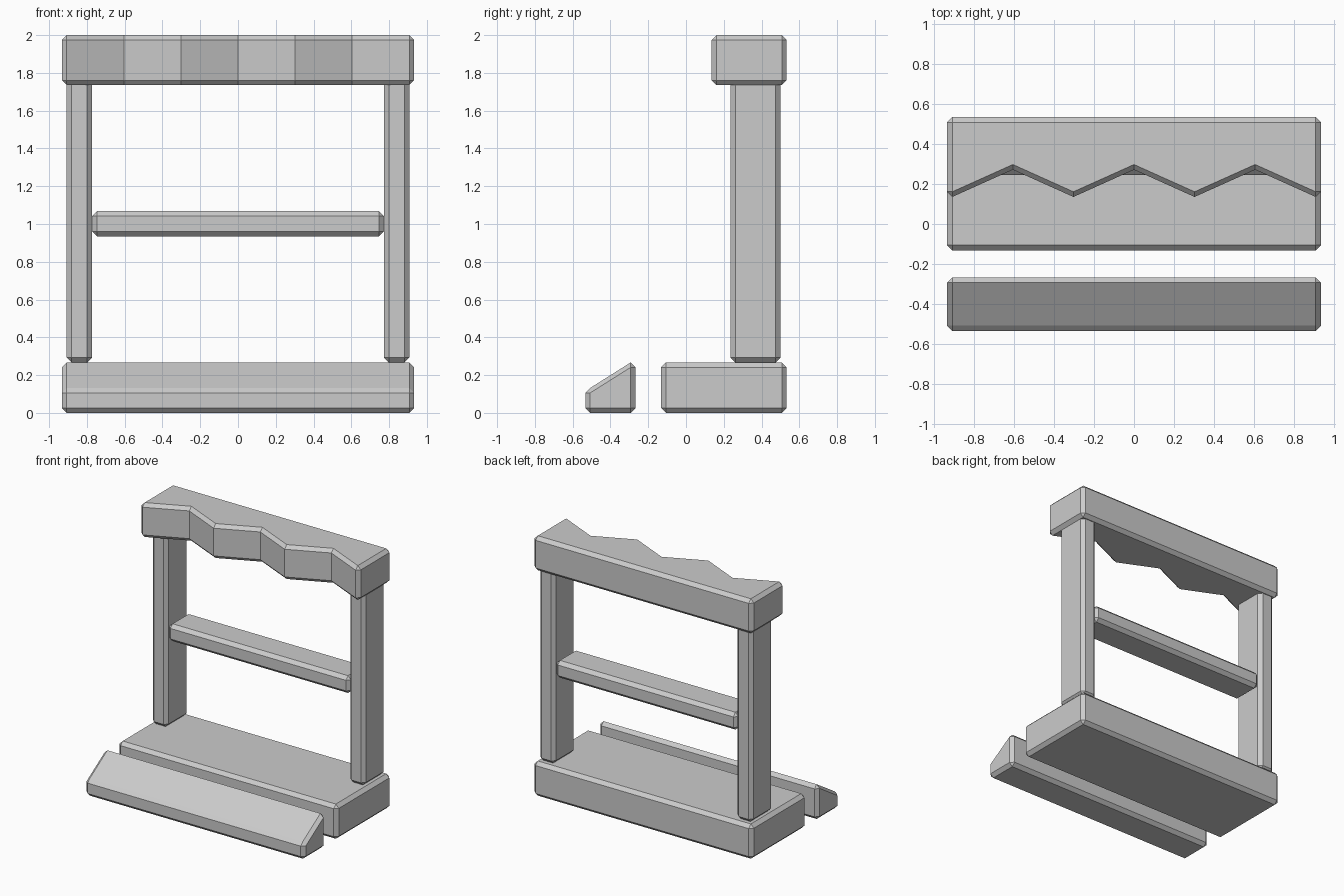
import bpy, bmesh

if "Cube" in bpy.data.objects:
    bpy.data.objects.remove(bpy.data.objects["Cube"])

CH = 0.026  # chamfer width on every edge


def chamfer_box(name, x, y, z, edit=None):
    """Box between the given (min, max) ranges with single-step chamfers."""
    bm = bmesh.new()
    bmesh.ops.create_cube(bm, size=1)
    for v in bm.verts:
        for i, (lo, hi) in enumerate((x, y, z)):
            v.co[i] = hi if v.co[i] > 0 else lo
    bmesh.ops.bevel(bm, geom=bm.edges[:], offset=CH, offset_type='OFFSET',
                    segments=1, profile=0.5, affect='EDGES')
    if edit:
        edit(bm)
    bmesh.ops.recalc_face_normals(bm, faces=bm.faces[:])
    mesh = bpy.data.meshes.new(name)
    bm.to_mesh(mesh)
    bm.free()
    obj = bpy.data.objects.new(name, mesh)
    bpy.context.collection.objects.link(obj)
    return obj


def slope_front(bm):
    # lower the front top edge to make a ramp
    for v in bm.verts:
        if v.co.y < -0.45 and v.co.z > 0.15:
            v.co.z -= 0.135


def zigzag_front(bm):
    # cut into six segments and push every other front edge inwards
    step = (0.933 - CH) / 3
    for i in range(-2, 3):
        bmesh.ops.bisect_plane(bm, geom=bm.verts[:] + bm.edges[:] + bm.faces[:],
                               plane_co=(i * step, 0, 0), plane_no=(1, 0, 0))
    for v in bm.verts:
        if v.co.y < 0.3 and any(abs(v.co.x - i * step) < 0.01 for i in (-2, 0, 2)):
            v.co.y += 0.136


W = 0.933

# Base slab and sloped front step
chamfer_box("base", (-W, W), (-0.132, 0.533), (0, 0.267))
chamfer_box("front_ramp", (-W, W), (-0.533, -0.267), (0, 0.267), slope_front)

# Two posts
for name, s in (("left_post", -1), ("right_post", 1)):
    chamfer_box(name, tuple(sorted((s * 0.773, s * 0.907))),
                (0.235, 0.501), (0.267, 1.79))

# Middle shelf
chamfer_box("shelf", (-0.773, 0.773), (0.245, 0.492), (0.935, 1.068))

# Top beam with zigzag front
chamfer_box("top_beam", (-W, W), (0.135, 0.533), (1.735, 2.0), zigzag_front)
